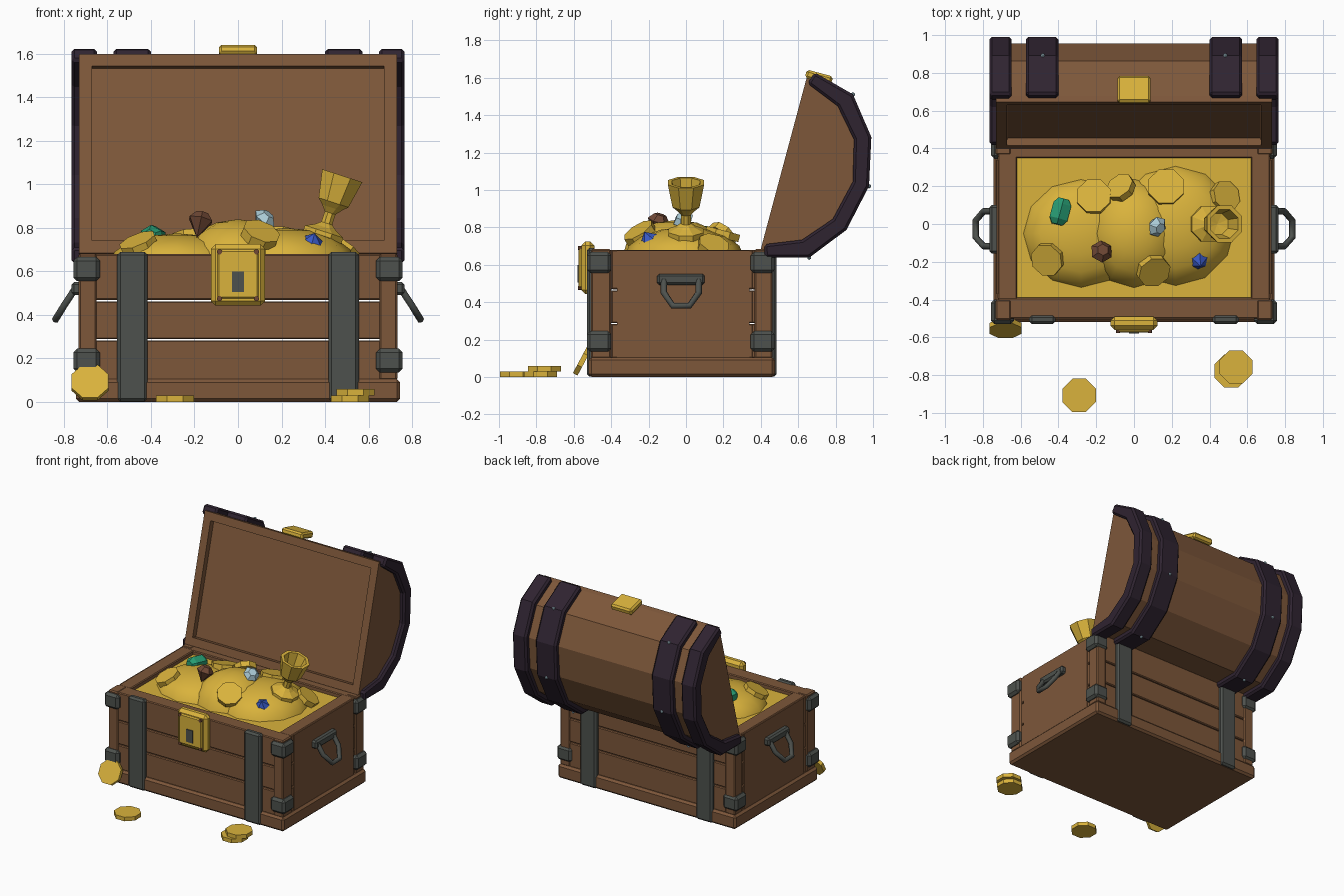
import bpy, bmesh, math
from mathutils import Vector, Matrix, Euler

if "Cube" in bpy.data.objects:
    bpy.data.objects.remove(bpy.data.objects["Cube"])

COLORS = {
    "wood": (0.205, 0.095, 0.042), "gold": (0.70, 0.45, 0.045), "iron": (0.075, 0.083, 0.075),
    "dark_leather": (0.028, 0.017, 0.030), "emerald": (0.02, 0.33, 0.17), "sapphire": (0.04, 0.10, 0.55),
    "diamond": (0.42, 0.62, 0.70), "garnet": (0.16, 0.065, 0.035),
}
MATS = {}
for n, c in COLORS.items():
    MATS[n] = bpy.data.materials.new(n)
    MATS[n].diffuse_color = (*c, 1)


def finish(name, bm, mat, bevel=0.0, angle=40, smooth=False):
    bmesh.ops.recalc_face_normals(bm, faces=bm.faces)
    me = bpy.data.meshes.new(name)
    bm.to_mesh(me)
    bm.free()
    me.materials.append(MATS[mat])
    for p in me.polygons:
        p.use_smooth = smooth
    ob = bpy.data.objects.new(name, me)
    bpy.context.collection.objects.link(ob)
    if bevel:
        m = ob.modifiers.new("bevel", 'BEVEL')
        m.width, m.segments, m.limit_method = bevel, 1, 'ANGLE'
        m.angle_limit = math.radians(angle)
    return ob


def box(name, x, y, z, mat, bevel=0.0):
    bm = bmesh.new()
    bmesh.ops.create_cube(bm, size=1)
    for v in bm.verts:
        v.co = Vector([(a + b) / 2 + t * (b - a) for (a, b), t in zip((x, y, z), v.co)])
    return finish(name, bm, mat, bevel)


def lathe(name, profile, sides, loc, rot, mat):
    """Spin (radius, height) points around z, then place."""
    bm = bmesh.new()
    rings = []
    for r, h in profile:
        if r == 0:
            rings.append([bm.verts.new((0, 0, h))] * sides)
        else:
            rings.append([bm.verts.new((r * math.cos(a), r * math.sin(a), h)) for a in
                          [(i + 0.5) * math.tau / sides for i in range(sides)]])
    for a, b in zip(rings, rings[1:]):
        for i in range(sides):
            j = (i + 1) % sides
            bm.faces.new(list(dict.fromkeys((a[i], a[j], b[j], b[i]))))
    r = Euler([math.radians(t) for t in rot]).to_matrix().to_4x4()
    bm.transform(Matrix.Translation(loc) @ r)
    return finish(name, bm, mat)


# ---- chest body: base skirt, planked walls, corner posts
YC = -0.02                                  # middle of the body in y
box("base", (-0.745, 0.745), (-0.52, 0.475), (0, 0.105), "wood", 0.015)
for i, (z0, z1) in enumerate(((0.10, 0.283), (0.289, 0.463), (0.469, 0.68))):
    box(f"front_plank_{i}", (-0.72, 0.72), (-0.50, -0.39), (z0, z1), "wood", 0.006)
    box(f"back_plank_{i}", (-0.72, 0.72), (0.35, 0.455), (z0, z1), "wood", 0.006)
    for s in (-1, 1):
        x = sorted((s * 0.62, s * 0.722))
        box(f"side_plank_{i}", x, (-0.40, 0.36), (z0, z1), "wood", 0.006)
for s in (-1, 1):
    box("side_panel", sorted((s * 0.68, s * 0.728)), (-0.37, 0.34), (0.10, 0.675), "wood")
    for y in ((-0.508, -0.40), (0.365, 0.462)):
        box("corner_post", sorted((s * 0.65, s * 0.732)), y, (0.10, 0.683), "wood", 0.008)
    # iron corner caps
    for y in ((-0.53, -0.40), (0.345, 0.475)):
        for z in ((0.135, 0.245), (0.555, 0.667)):
            box("corner_cap", sorted((s * 0.635, s * 0.757)), y, z, "iron", 0.018)
    # iron straps front and back
    for y in ((-0.53, -0.48), (0.44, 0.485)):
        box("body_strap", sorted((s * 0.416, s * 0.555)), y, (0.002, 0.69), "iron", 0.014)
    # side handle
    box("handle_plate", sorted((s * 0.715, s * 0.765)), (-0.155, 0.10), (0.492, 0.552), "iron", 0.012)
    cu = bpy.data.curves.new("handle", 'CURVE')
    cu.dimensions, cu.bevel_depth, cu.bevel_resolution, cu.use_fill_caps = '3D', 0.018, 1, True
    sp = cu.splines.new('POLY')
    pts = [(0.752, -0.118, 0.515), (0.795, -0.118, 0.45), (0.838, -0.07, 0.38),
           (0.838, 0.018, 0.38), (0.795, 0.068, 0.45), (0.752, 0.068, 0.515)]
    sp.points.add(len(pts) - 1)
    for p, (px, py, pz) in zip(sp.points, pts):
        p.co = (s * px, py, pz, 1)
    cu.materials.append(MATS["iron"])
    ob = bpy.data.objects.new("handle", cu)
    bpy.context.collection.objects.link(ob)
    bpy.ops.object.select_all(action='DESELECT')
    ob.select_set(True)
    bpy.context.view_layer.objects.active = ob
    bpy.ops.object.convert(target='MESH')

# ---- lock on the front
box("lock_plate", (-0.125, 0.125), (-0.56, -0.49), (0.443, 0.725), "gold", 0.022)
box("lock_face", (-0.095, 0.095), (-0.575, -0.55), (0.475, 0.70), "gold", 0.008)
box("keyhole", (-0.027, 0.027), (-0.581, -0.574), (0.505, 0.60), "iron")
for x in (-0.085, 0.085):
    for z in (0.475, 0.69):
        lathe("lock_rivet", [(0, 0), (0.012, 0), (0.012, 0.02), (0, 0.02)], 8, (x, -0.558, z), (90, 0, 0), "garnet")

# ---- lid, drawn in its own frame: u up the open face, v into the barrel
T = math.radians(15)


def lid_point(x, u, v):
    return (x, 0.40 + math.sin(T) * u + math.cos(T) * v, 0.685 + math.cos(T) * u - math.sin(T) * v)


def mirror(half):
    """Half profile of (half height, v) from the rim to the crown, mirrored."""
    return [(0.4735 + a, v) for a, v in half] + [(0.4735 - a, v) for a, v in half[-2::-1]]


def lid_prism(name, poly, x0, x1, mat, bevel=0.0):
    bm = bmesh.new()
    a, b = [[bm.verts.new(lid_point(x, u, v)) for u, v in poly] for x in (x0, x1)]
    bm.faces.new(a)
    bm.faces.new(b[::-1])
    n = len(poly)
    for i in range(n):
        bm.faces.new((a[i], b[i], b[(i + 1) % n], a[(i + 1) % n]))
    return finish(name, bm, mat, bevel, 50)


barrel = mirror([(0.4735, 0), (0.472, 0.035), (0.415, 0.24), (0.235, 0.385), (0, 0.43)])
outer = mirror([(0.513, 0.033), (0.452, 0.262), (0.257, 0.416), (0, 0.472)])
strap_in = mirror([(0.46, 0.02), (0.40, 0.235), (0.225, 0.37), (0, 0.415)])
end_in = mirror([(0.445, 0.012), (0.37, 0.20), (0.22, 0.33), (0, 0.382)])

lid = lid_prism("lid", barrel, -0.73, 0.73, "wood")
# sunken panel on the inside of the lid
bm = bmesh.new()
bm.from_mesh(lid.data)
face = max((f for f in bm.faces if f.normal.y < -0.9), key=lambda f: f.calc_area())
bmesh.ops.inset_individual(bm, faces=[face], thickness=0.083, depth=0)
bmesh.ops.inset_individual(bm, faces=[face], thickness=0.0005, depth=-0.042)
bm.to_mesh(lid.data)
bm.free()

for s in (-1, 1):
    lid_prism("lid_end_band", outer + end_in[::-1], *sorted((s * 0.648, s * 0.765)), "dark_leather", 0.014)
    lid_prism("lid_strap", outer + strap_in[::-1], *sorted((s * 0.40, s * 0.572)), "dark_leather", 0.014)
    for k in (1, 3, 5):                     # rivets along the strap
        u, v = outer[k]
        bm = bmesh.new()
        bmesh.ops.create_icosphere(bm, subdivisions=1, radius=0.012,
                                   matrix=Matrix.Translation(lid_point(s * 0.483, u, v)))
        finish("strap_rivet", bm, "diamond")
lid_prism("hasp", [(0.945, -0.01), (0.99, -0.01), (0.99, 0.135), (0.94, 0.135)], -0.088, 0.088, "gold", 0.012)

# ---- gold heap
box("gold_fill", (-0.622, 0.622), (-0.392, 0.352), (0.58, 0.65), "gold")
for x, y, rx, ry, top in ((-0.28, -0.05, 0.31, 0.29, 0.775), (0.0, -0.05, 0.26, 0.29, 0.84),
                          (0.22, -0.01, 0.32, 0.32, 0.80)):
    bm = bmesh.new()
    bmesh.ops.create_uvsphere(bm, u_segments=12, v_segments=8, radius=1)
    bmesh.ops.bisect_plane(bm, geom=bm.verts[:] + bm.edges[:] + bm.faces[:], plane_co=(0, 0, 0),
                           plane_no=(0, 0, 1), clear_inner=True, dist=0.001)
    for v in bm.verts:
        v.co = (x + rx * v.co.x, y + ry * v.co.y, 0.64 + (top - 0.64) * v.co.z)
    finish("gold_mound", bm, "gold", smooth=True)


def coin(x, y, z, rx=0, ry=0, r=0.095, t=0.03):
    lathe("coin", [(0, 0), (r, 0), (r, t), (0, t)], 8, (x, y, z), (rx, ry, 0), "gold")


# coins lying on the heap
coin(-0.21, 0.14, 0.735, -15, -5, t=0.04)
coin(-0.06, 0.18, 0.745, -35, -35, r=0.08, t=0.04)
coin(0.17, 0.19, 0.745, -15, 0, r=0.10, t=0.04)
coin(-0.45, -0.18, 0.71, 18, -22, r=0.09, t=0.04)
coin(0.095, -0.235, 0.75, 30, 22, r=0.09, t=0.045)
coin(0.47, 0.14, 0.685, -15, 35, r=0.085, t=0.04)
# coins on the ground and one leaning on the chest
coin(-0.29, -0.907, 0)
coin(0.515, -0.778, 0)
coin(0.54, -0.757, 0.03)
coin(-0.68, -0.54, 0.083, 62, 0, r=0.092, t=0.028)

# ---- goblet
lathe("goblet", [(0, 0), (0.10, 0), (0.10, 0.035), (0.055, 0.055), (0.028, 0.075), (0.028, 0.125), (0.05, 0.15),
                 (0.078, 0.175), (0.105, 0.305), (0.082, 0.305), (0.06, 0.19), (0, 0.18)],
      8, (0.385, 0.0, 0.75), (0, 18, 0), "gold")

# ---- gems
CUT = [(0, -0.06), (0.058, 0.015), (0.03, 0.045), (0, 0.045)]
lathe("garnet_gem", [(r * 1.05, h * 1.15) for r, h in CUT], 6, (-0.175, -0.15, 0.82), (-15, 12, 0), "garnet")
lathe("diamond_gem", CUT, 6, (0.115, -0.01, 0.83), (30, 30, 20), "diamond")
lathe("sapphire_gem", [(0, -0.055), (0.062, 0), (0, 0.055)], 6, (0.34, -0.195, 0.73), (30, 15, 0), "sapphire")
lathe("emerald_gem", [(0, -0.07), (0.033, -0.07), (0.056, -0.04), (0.056, 0.04), (0.033, 0.07), (0, 0.07)],
      6, (-0.39, 0.065, 0.755), (85, 0, -15), "emerald")

for m in bpy.data.materials:
    if m.users and not m.is_grease_pencil:
        m.use_nodes = True
        m.node_tree.nodes["Principled BSDF"].inputs["Base Color"].default_value = m.diffuse_color
